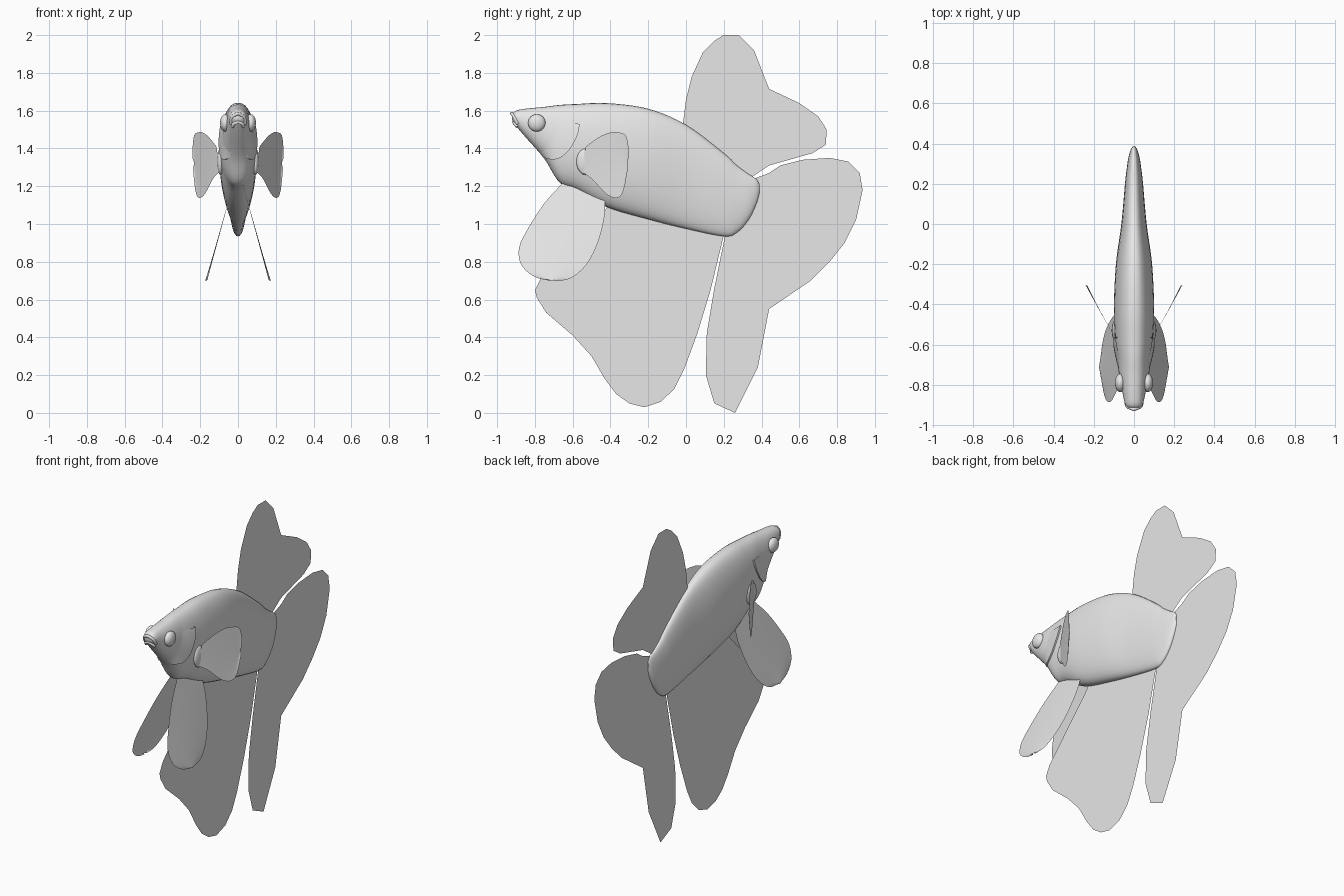
import bpy
import bmesh
import math
from mathutils import Matrix, Vector

default = bpy.data.objects.get("Cube")
if default:
    bpy.data.objects.remove(default, do_unlink=True)

# One plain grey for the whole fish
GREY = (0.8, 0.8, 0.8, 1)
grey = bpy.data.materials.new("plain_grey")
grey.use_nodes = True
grey.diffuse_color = GREY
grey.node_tree.nodes["Principled BSDF"].inputs["Base Color"].default_value = GREY


def finish(name, bm, smooth=True, mirrored=False):
    """Turn a bmesh into a named, shaded object."""
    bmesh.ops.recalc_face_normals(bm, faces=bm.faces)
    mesh = bpy.data.meshes.new(name)
    bm.to_mesh(mesh)
    bm.free()
    mesh.materials.append(grey)
    obj = bpy.data.objects.new(name, mesh)
    bpy.context.collection.objects.link(obj)
    if mirrored:
        obj.modifiers.new("both_sides", "MIRROR").use_axis[0] = True
    if smooth:
        bpy.ops.object.select_all(action="DESELECT")
        obj.select_set(True)
        bpy.context.view_layer.objects.active = obj
        bpy.ops.object.shade_smooth_by_angle(angle=math.radians(50))
    return obj


def spline(points, steps):
    """Sample a smooth curve through points of any dimension."""
    pts = [Vector(p) for p in points]
    pts = [pts[0]] + pts + [pts[-1]]
    result = []
    for a, b, c, d in zip(pts, pts[1:], pts[2:], pts[3:]):
        for i in range(steps):
            t = i / steps
            bend = (a * 2 - b * 5 + c * 4 - d) * t * t
            twist = (b * 3 - a - c * 3 + d) * t ** 3
            result.append((b * 2 + (c - a) * t + bend + twist) / 2)
    return result + [pts[-1]]


def loft(name, rows, closed=False, mirrored=False):
    """Skin a list of equally long rows of points."""
    bm = bmesh.new()
    grid = [[bm.verts.new(p) for p in row] for row in rows]
    for low, high in zip(grid, grid[1:]):
        count = len(low)
        for i in range(count if closed else count - 1):
            j = (i + 1) % count
            bm.faces.new((low[i], low[j], high[j], high[i]))
    if closed:
        bm.faces.new(grid[0])
        bm.faces.new(grid[-1])
    return finish(name, bm, mirrored=mirrored)


def flat_fin(name, outline):
    """A paper-thin fin lying in the middle plane."""
    bm = bmesh.new()
    bm.faces.new([bm.verts.new((0, y, z)) for y, z in outline])
    return finish(name, bm, smooth=False)


def ellipsoid(name, center, radii):
    bm = bmesh.new()
    place = Matrix.Translation(center) @ Matrix.Diagonal((*radii, 1))
    bmesh.ops.create_uvsphere(bm, u_segments=24, v_segments=16, radius=1, matrix=place)
    return finish(name, bm, mirrored=True)


# Body: stations of y, top, bottom, half width
stations = spline([
    (-.92, 1.58, 1.55, .02), (-.9, 1.6, 1.52, .042), (-.85, 1.61, 1.46, .055),
    (-.75, 1.62, 1.345, .074), (-.67, 1.63, 1.22, .085), (-.58, 1.635, 1.18, .094),
    (-.42, 1.64, 1.09, .1), (-.2, 1.61, 1.025, .09), (0, 1.525, .975, .063),
    (.2, 1.375, .935, .045), (.27, 1.31, .955, .037), (.33, 1.265, 1.02, .028),
    (.37, 1.24, 1.1, .016), (.388, 1.21, 1.16, .004)], 5)
FULLNESS = 0.85


def body_ring(station, count=40):
    y, top, bottom, width = station
    ring = []
    for i in range(count):
        angle = math.tau * i / count
        side = math.copysign(abs(math.cos(angle)) ** FULLNESS, math.cos(angle))
        z = (top + bottom) / 2 + (top - bottom) / 2 * math.sin(angle)
        ring.append((width * side, y, z))
    return ring


def body_width(y, z):
    """Half width of the body at a point of its side outline."""
    for a, b in zip(stations, stations[1:]):
        if a[0] <= y <= b[0]:
            _, top, bottom, width = a.lerp(b, (y - a[0]) / (b[0] - a[0]))
            height = (2 * z - top - bottom) / (top - bottom)
            return width * max(0, 1 - height * height) ** (FULLNESS / 2)
    return 0


loft("body", [body_ring(s) for s in stations], closed=True)

# Gill covers: patches swelling away from the cheek, with a turned-in rim
gill_back = spline([(-.563, 1.53), (-.575, 1.47), (-.62, 1.39), (-.68, 1.345), (-.74, 1.345)], 5)
gill_front = spline([(-.69, 1.54), (-.71, 1.49), (-.73, 1.45), (-.75, 1.41), (-.77, 1.385)], 5)
gill_rows = []
for step in range(8):
    s = min(step, 6) / 6
    lift = -.012 if step == 7 else .012 * s - .002
    row = [f.lerp(b, s) for f, b in zip(gill_front, gill_back)]
    gill_rows.append([(body_width(y, z) + lift, y, z) for y, z in row])
loft("gill_covers", gill_rows, mirrored=True)

# Eyes and fleshy roots of the side fins
ellipsoid("eyes", (.068, -.79, 1.535), (.027, .046, .046))
ellipsoid("side_fin_roots", (.093, -.53, 1.33), (.018, .05, .07))


# Lips: bent tubes
def lip(name, points):
    curve = bpy.data.curves.new(name, "CURVE")
    curve.dimensions = "3D"
    curve.bevel_depth = .009
    curve.bevel_resolution = 3
    curve.use_fill_caps = True
    path = curve.splines.new("POLY")
    half = spline(points, 5)
    full = [(-x, y, z) for x, y, z in half] + [tuple(p) for p in reversed(half[:-1])]
    path.points.add(len(full) - 1)
    for point, co in zip(path.points, full):
        point.co = (*co, 1)
    path.use_smooth = True
    curve.materials.append(grey)
    bpy.context.collection.objects.link(bpy.data.objects.new(name, curve))


lip("upper_lip", [(.038, -.89, 1.53), (.032, -.908, 1.565), (0, -.922, 1.585)])
lip("lower_lip", [(.03, -.893, 1.515), (.022, -.905, 1.53), (0, -.912, 1.54)])

# Fins in the middle plane
flat_fin("dorsal_fin", [
    (-.02, 1.5), (0, 1.66), (.03, 1.78), (.09, 1.91), (.15, 1.97), (.2, 2), (.28, 2),
    (.36, 1.92), (.44, 1.715), (.6, 1.64), (.7, 1.57), (.745, 1.5), (.74, 1.42),
    (.67, 1.375), (.44, 1.31), (.35, 1.25), (.3, 1.2), (.1, 1.35)])
flat_fin("tail_fin", [
    (.36, 1.24), (.44, 1.27), (.5, 1.31), (.62, 1.34), (.76, 1.35), (.86, 1.33),
    (.92, 1.27), (.935, 1.18), (.9, 1.02), (.84, .9), (.76, .8), (.66, .7),
    (.44, .55), (.38, .24), (.26, 0), (.15, .05), (.105, .2), (.11, .42),
    (.15, .66), (.205, .93), (.22, 1), (.3, 1.1)])
flat_fin("belly_fin", [
    (.2, .94), (.13, .65), (.06, .42), (-.01, .23), (-.06, .13), (-.13, .06),
    (-.22, .03), (-.3, .05), (-.37, .1), (-.43, .18), (-.5, .3), (-.6, .41),
    (-.74, .53), (-.79, .61), (-.8, .65), (-.77, .71), (-.43, 1.07), (-.4, 1.12), (.18, 1)])


# Paired fins: lofted between two edges, slightly cupped
def paired_fin(name, edge_a, edge_b, offset, cup):
    rows = []
    for step in range(7):
        s = step / 6
        row = [a.lerp(b, s) for a, b in zip(spline(edge_a, 3), spline(edge_b, 3))]
        bulge = cup * math.sin(math.pi * s)
        rows.append([(offset(y, z) + bulge * i / len(row), y, z)
                     for i, (y, z) in enumerate(row)])
    loft(name, rows, mirrored=True)


paired_fin(
    "side_fins",
    [(-.53, 1.41), (-.46, 1.46), (-.4, 1.485), (-.36, 1.485), (-.32, 1.47), (-.305, 1.41), (-.306, 1.34)],
    [(-.56, 1.28), (-.5, 1.24), (-.44, 1.175), (-.4, 1.145), (-.36, 1.14), (-.33, 1.18), (-.307, 1.3)],
    lambda y, z: .095 + .145 * max(0, (y + .56) / .255) ** .95, -.008)
paired_fin(
    "front_belly_fins",
    [(-.64, 1.23), (-.75, 1.11), (-.84, .97), (-.885, .87), (-.87, .78), (-.8, .72), (-.72, .7)],
    [(-.43, 1.13), (-.43, 1.05), (-.46, .92), (-.51, .81), (-.57, .74), (-.63, .705), (-.7, .7)],
    lambda y, z: .05 + .27 * (1.12 - z), .012)
